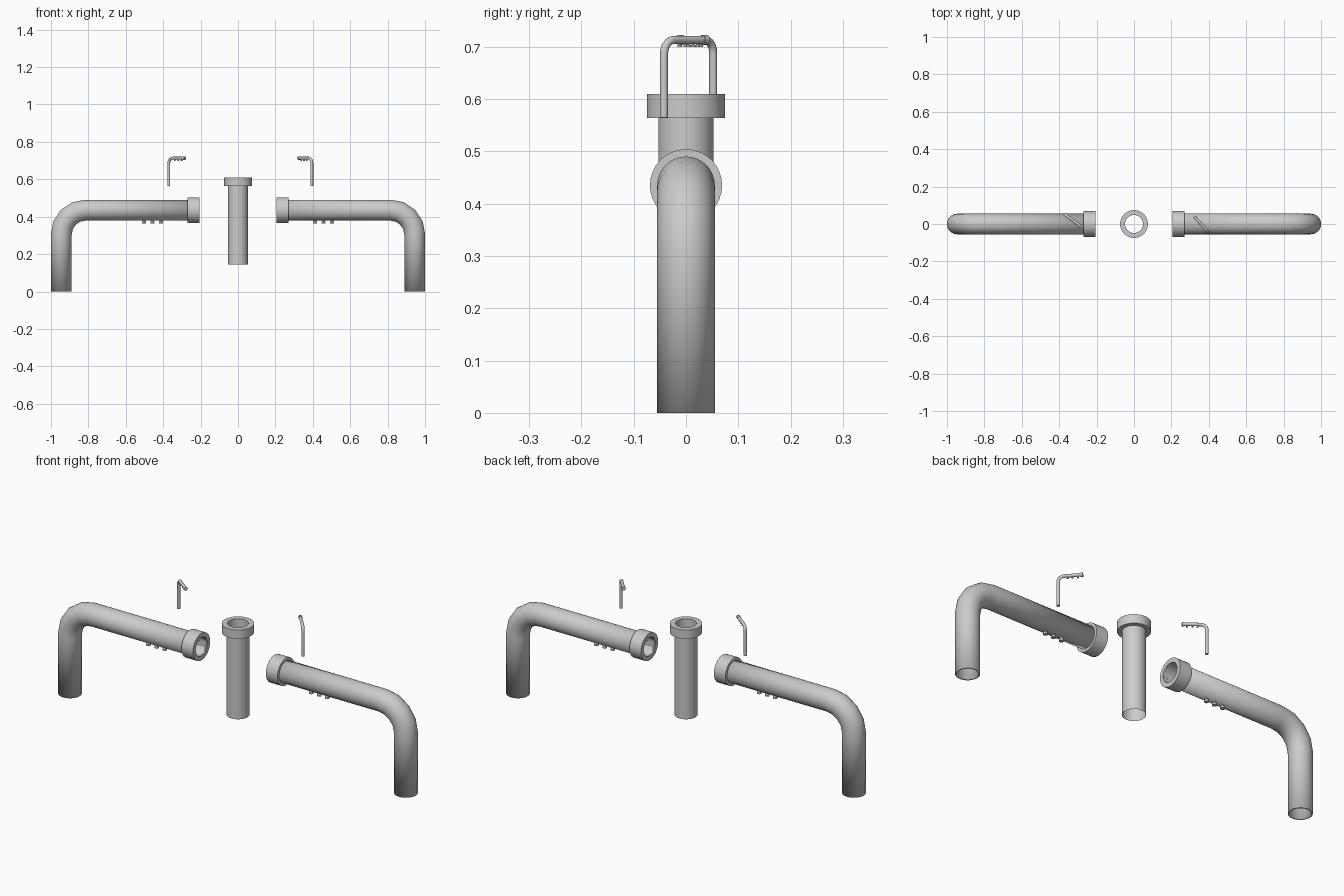
import bpy, bmesh
from math import sin, cos, pi, radians, atan2
from mathutils import Vector, Matrix

if "Cube" in bpy.data.objects:
    bpy.data.objects.remove(bpy.data.objects["Cube"])


def finish(name, bm, matrix=None, thickness=0):
    if matrix:
        bm.transform(matrix)
    bmesh.ops.recalc_face_normals(bm, faces=bm.faces)
    me = bpy.data.meshes.new(name)
    bm.to_mesh(me)
    bm.free()
    ob = bpy.data.objects.new(name, me)
    bpy.context.collection.objects.link(ob)
    if thickness:
        mod = ob.modifiers.new("wall", 'SOLIDIFY')
        mod.thickness, mod.offset = thickness, -1
    bpy.ops.object.select_all(action='DESELECT')
    ob.select_set(True)
    bpy.context.view_layer.objects.active = ob
    bpy.ops.object.shade_smooth_by_angle(angle=radians(35))
    return ob


def skin(bm, rings, loop=False):
    n = len(rings[0])
    pairs = list(zip(rings, rings[1:])) + ([(rings[-1], rings[0])] if loop else [])
    for a, b in pairs:
        for i in range(n):
            j = (i + 1) % n
            bm.faces.new((a[i], a[j], b[j], b[i]))


def sweep(name, path, r, n=32, caps=False, matrix=None, thickness=0):
    """Tube along a path lying in the xz plane."""
    bm, pts, rings = bmesh.new(), [Vector((x, 0, z)) for x, z in path], []
    for k, p in enumerate(pts):
        d1 = (p - pts[k - 1]).normalized() if k else (pts[1] - p).normalized()
        d2 = (pts[k + 1] - p).normalized() if k < len(pts) - 1 else d1
        t = (d1 + d2).normalized()
        side = Vector((t.z, 0, -t.x)) / t.dot(d1)
        rings.append([bm.verts.new(p + r * (side * cos(2 * pi * i / n) + Vector((0, 1, 0)) * sin(2 * pi * i / n)))
                      for i in range(n)])
    skin(bm, rings)
    if caps:
        bm.faces.new(rings[0])
        bm.faces.new(rings[-1])
    return finish(name, bm, matrix, thickness)


def lathe(name, profile, n=32, matrix=None, loop=False, caps=False):
    """Revolve (radius, height) points around z."""
    bm = bmesh.new()
    rings = [[bm.verts.new((r * cos(2 * pi * i / n), r * sin(2 * pi * i / n), z)) for i in range(n)]
             for r, z in profile]
    skin(bm, rings, loop)
    if caps:
        bm.faces.new(rings[0])
        bm.faces.new(rings[-1])
    return finish(name, bm, matrix)


def bend(cx, cz, r, steps):
    return [(cx - r * cos(pi / 2 * i / steps), cz + r * sin(pi / 2 * i / steps)) for i in range(steps + 1)]


nozzle = [(0.007, 0.03), (0.007, -0.004), (0.011, -0.008), (0.011, -0.017)]

# side pipes: elbow, collar and three nozzles, left and right
for label, turn in (("left", 0), ("right", pi)):
    M = Matrix.Rotation(turn, 4, 'Z')
    sweep(label + "_elbow_pipe", [(-0.945, 0)] + bend(-0.815, 0.305, 0.13, 4) + [(-0.21, 0.435)],
          0.055, matrix=M, thickness=0.008)
    lathe(label + "_collar", [(0.047, -0.27), (0.069, -0.27), (0.069, -0.205), (0.047, -0.205)], loop=True,
          matrix=M @ Matrix.Translation((0, 0, 0.435)) @ Matrix.Rotation(pi / 2, 4, 'Y'))
    for i in range(3):
        lathe(f"{label}_nozzle_{i}", nozzle, 16, caps=True,
              matrix=M @ Matrix.Translation((-0.503 + 0.0455 * i, 0, 0.38)))

# centre pipe with its rim
lathe("centre_pipe", [(0.053, 0.145), (0.053, 0.566)])
lathe("centre_rim", [(0.048, 0.564), (0.0745, 0.564), (0.0745, 0.609), (0.048, 0.609)], loop=True)

# small spouts, each a bent rod with a tip ring and three tiny nozzles
for label, (x0, y0), (x1, y1) in (("left", (-0.37, 0.052), (-0.285, -0.013)),
                                  ("right", (0.395, -0.042), (0.322, 0.04))):
    M = Matrix.Translation((x0, y0, 0)) @ Matrix.Rotation(atan2(y1 - y0, x1 - x0), 4, 'Z')
    sweep(label + "_spout", [(0, 0.565)] + bend(0.026, 0.687, 0.026, 5) + [(0.107, 0.713)],
          0.0077, 16, True, M)
    lathe(label + "_spout_tip", [(0.0095, 0.098), (0.0095, 0.109)], 16, caps=True,
          matrix=M @ Matrix.Translation((0, 0, 0.713)) @ Matrix.Rotation(pi / 2, 4, 'Y'))
    for i in range(3):
        lathe(f"{label}_spout_nozzle_{i}", [(0.003, 0.71), (0.003, 0.704), (0.0045, 0.703), (0.0045, 0.699)],
              12, caps=True, matrix=M @ Matrix.Translation((0.04 + 0.023 * i, 0, 0)))
